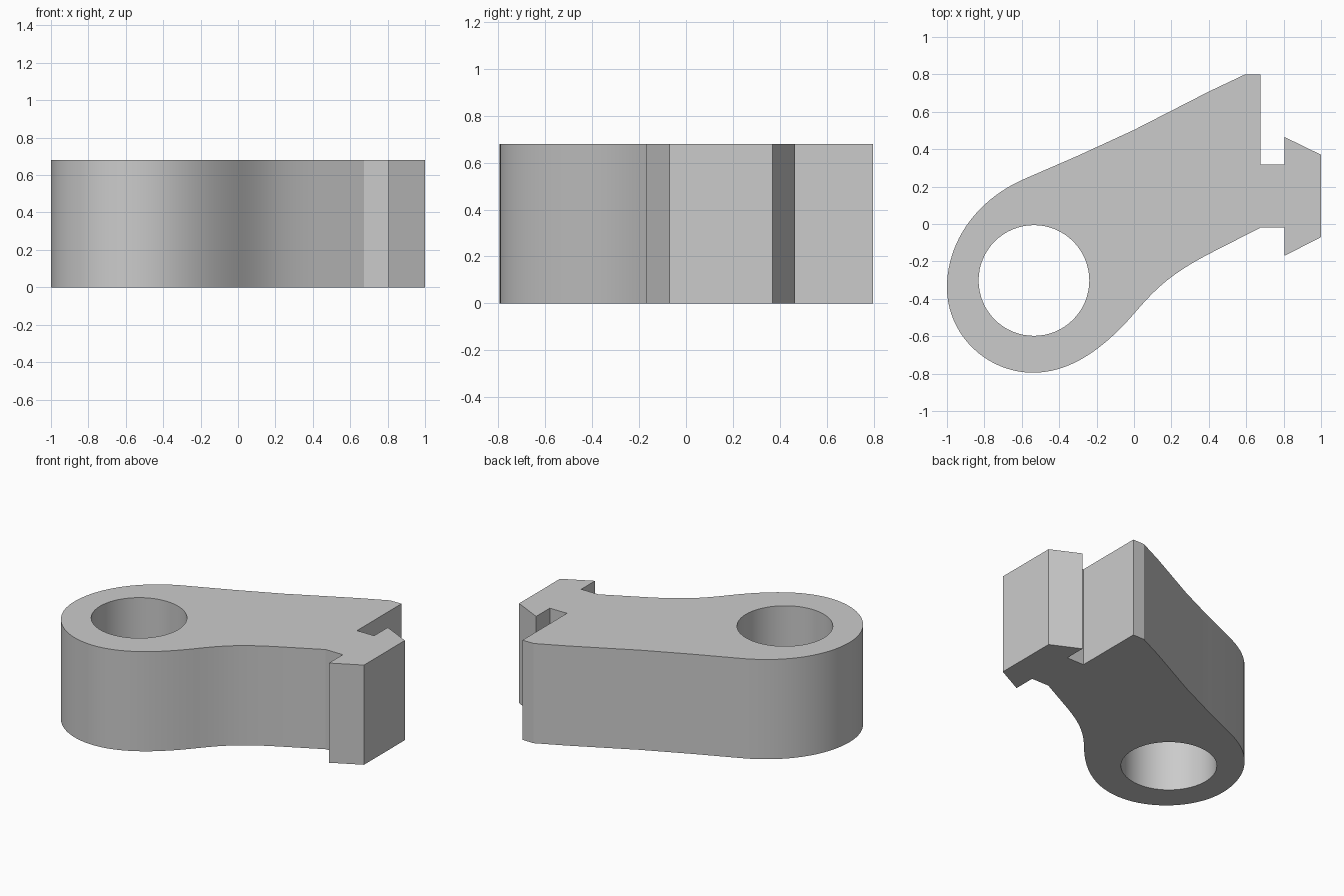
import bpy, bmesh, math
from mathutils import Vector
from mathutils.geometry import interpolate_bezier

HEIGHT = 0.68

cube = bpy.data.objects.get("Cube")
if cube:
    bpy.data.objects.remove(cube, do_unlink=True)


def flat_material(name, colour):
    mat = bpy.data.materials.new(name)
    mat.use_nodes = True
    mat.diffuse_color = colour
    mat.node_tree.nodes["Principled BSDF"].inputs["Base Color"].default_value = colour
    return mat


def curve(a, ha, hb, b, steps=20):
    """Sampled curve from a up to, but not including, b."""
    pts = interpolate_bezier(*[Vector((*p, 0)) for p in (a, ha, hb, b)], steps + 1)
    return [(p.x, p.y) for p in pts[:-1]]


def add_loop(bm, points):
    verts = [bm.verts.new((x, y, 0)) for x, y in points]
    return [bm.edges.new((v, verts[i - 1])) for i, v in enumerate(verts)]


# Waist and rounded boss
outline = curve((0.45, -0.135), (0.2, -0.26), (0.12, -0.34), (0, -0.48))
outline += curve((0, -0.48), (-0.14, -0.64), (-0.32, -0.795), (-0.54, -0.795))
outline += curve((-0.54, -0.795), (-0.79, -0.795), (-1, -0.59), (-1, -0.34))
outline += curve((-1, -0.34), (-1, -0.11), (-0.86, 0.115), (-0.6, 0.235))
# Sloping back edge and its blunt corner
outline += [(-0.6, 0.235), (-0.3, 0.365), (0, 0.503), (0.4, 0.708), (0.59, 0.798), (0.675, 0.798)]
# Notched neck and flared head
outline += [(0.675, 0.318), (0.805, 0.318), (0.805, 0.465), (1, 0.37),
            (1, -0.07), (0.805, -0.17), (0.805, -0.02), (0.675, -0.02)]
# Round bore
SIDES = 64
bore = [(-0.535 + 0.296 * math.cos(i * math.tau / SIDES),
         -0.302 + 0.296 * math.sin(i * math.tau / SIDES)) for i in range(SIDES)]

# Fill the profile and extrude it upward
bm = bmesh.new()
edges = add_loop(bm, outline) + add_loop(bm, bore)
bmesh.ops.triangle_fill(bm, edges=edges, use_beauty=True)
top = bmesh.ops.extrude_face_region(bm, geom=bm.faces[:], use_keep_orig=True)
bmesh.ops.translate(bm, vec=(0, 0, HEIGHT),
                    verts=[g for g in top["geom"] if isinstance(g, bmesh.types.BMVert)])
bmesh.ops.recalc_face_normals(bm, faces=bm.faces[:])
bmesh.ops.dissolve_limit(bm, angle_limit=0.001, verts=[], edges=bm.edges[:])

mesh = bpy.data.meshes.new("bracket_arm")
bm.to_mesh(mesh)
bm.free()
arm = bpy.data.objects.new("bracket_arm", mesh)
bpy.context.collection.objects.link(arm)
mesh.materials.append(flat_material("light_grey", (0.6, 0.6, 0.6, 1)))

bpy.context.view_layer.objects.active = arm
arm.select_set(True)
bpy.ops.object.shade_smooth_by_angle(angle=math.radians(20))
